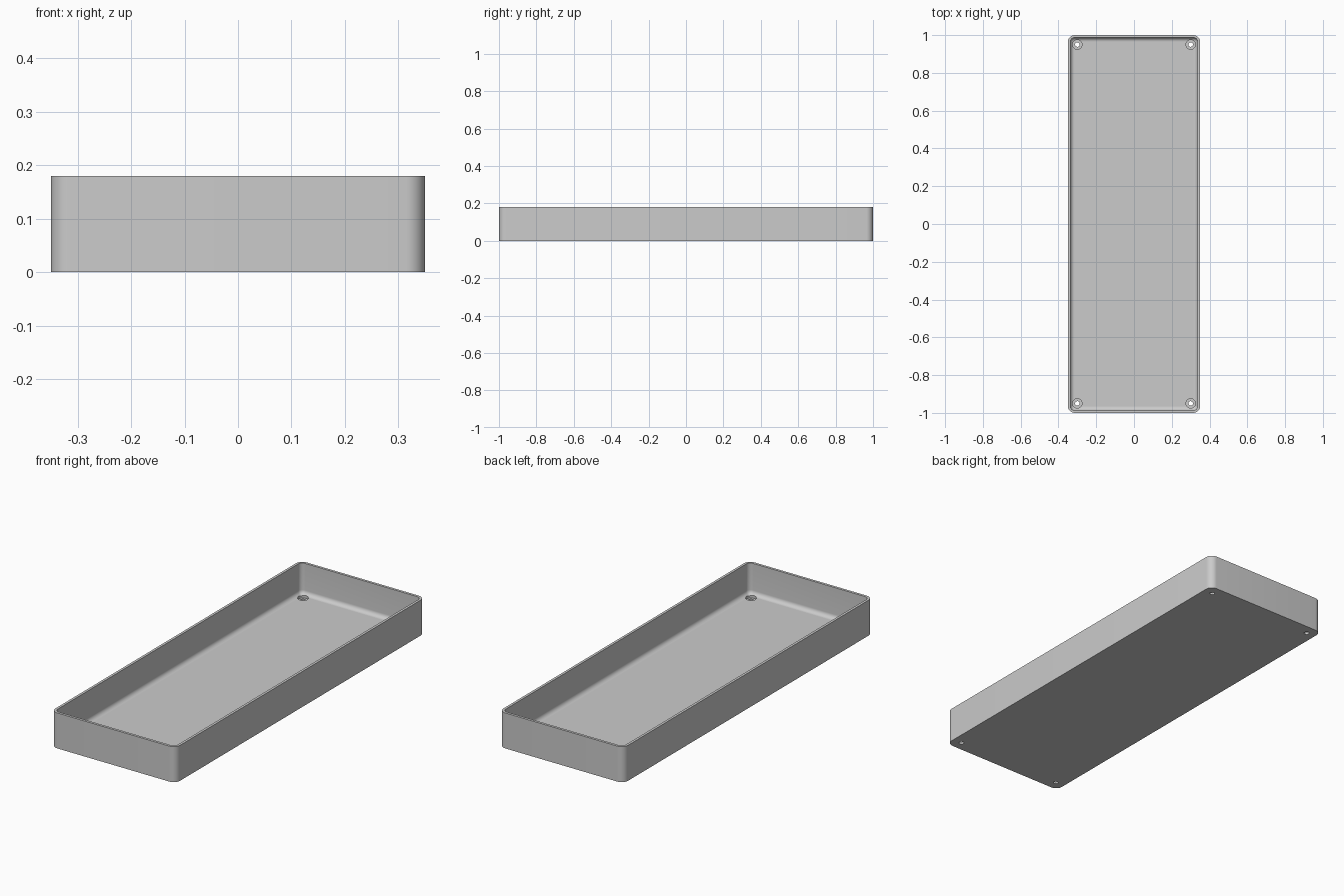
import bpy, bmesh, math

cube = bpy.data.objects.get("Cube")
if cube:
    bpy.data.objects.remove(cube, do_unlink=True)

HALF_X, HALF_Y, HEIGHT = 0.35, 1.0, 0.18
CORNER, WALL, FLOOR, FILLET = 0.036, 0.013, 0.022, 0.022
STEPS = 10

grey = bpy.data.materials.new("plain grey")
grey.use_nodes = True
colour = (0.6, 0.6, 0.6, 1)
grey.diffuse_color = colour
grey.node_tree.nodes["Principled BSDF"].inputs["Base Color"].default_value = colour


def rounded_ring(bm, inset, z):
    """Rounded rectangle of vertices, shrunk by inset."""
    radius = CORNER - inset
    cx, cy = HALF_X - CORNER, HALF_Y - CORNER
    ring = []
    for quarter, (sx, sy) in enumerate([(1, 1), (-1, 1), (-1, -1), (1, -1)]):
        for i in range(STEPS + 1):
            a = (quarter + i / STEPS) * math.pi / 2
            ring.append(bm.verts.new((sx * cx + radius * math.cos(a),
                                      sy * cy + radius * math.sin(a), z)))
    return ring


def finish(bm, name):
    bmesh.ops.recalc_face_normals(bm, faces=bm.faces)
    mesh = bpy.data.meshes.new(name)
    bm.to_mesh(mesh)
    bm.free()
    mesh.materials.append(grey)
    obj = bpy.data.objects.new(name, mesh)
    bpy.context.collection.objects.link(obj)
    return obj


# Tray shell: outer wall, rim, inner wall, filleted floor
profile = [(0, 0), (0, HEIGHT), (WALL, HEIGHT)]
for i in range(9):
    a = i / 8 * math.pi / 2
    profile.append((WALL + FILLET * (1 - math.cos(a)),
                    FLOOR + FILLET * (1 - math.sin(a))))
bm = bmesh.new()
rings = [rounded_ring(bm, inset, z) for inset, z in profile]
for low, high in zip(rings, rings[1:]):
    for i in range(len(low)):
        j = (i + 1) % len(low)
        bm.faces.new((low[i], low[j], high[j], high[i]))
bm.faces.new(rings[0])
bm.faces.new(rings[-1])
tray = finish(bm, "tray")

# Counterbored screw holes: a stepped cutter in each corner
bm = bmesh.new()
steps = [(0.012, -0.02), (0.012, 0.011), (0.025, 0.011), (0.025, 0.06)]
for sx in (-1, 1):
    for sy in (-1, 1):
        loops = []
        for radius, z in steps:
            loops.append(bmesh.ops.create_circle(bm, segments=32, radius=radius)["verts"])
            bmesh.ops.translate(bm, verts=loops[-1], vec=(sx * 0.3, sy * 0.95, z))
        for low, high in zip(loops, loops[1:]):
            for i in range(32):
                j = (i + 1) % 32
                bm.faces.new((low[i], low[j], high[j], high[i]))
        bm.faces.new(loops[0])
        bm.faces.new(loops[-1])
cutter = finish(bm, "hole_cutter")
cutter.hide_render = True
cutter.hide_viewport = True

holes = tray.modifiers.new("screw holes", "BOOLEAN")
holes.operation = "DIFFERENCE"
holes.solver = "EXACT"
holes.object = cutter

# Apply the cut, then smooth the rounded edges
bpy.context.view_layer.objects.active = tray
tray.select_set(True)
bpy.ops.object.modifier_apply(modifier=holes.name)
bpy.data.objects.remove(cutter, do_unlink=True)
bpy.ops.object.shade_smooth_by_angle(angle=math.radians(35))
